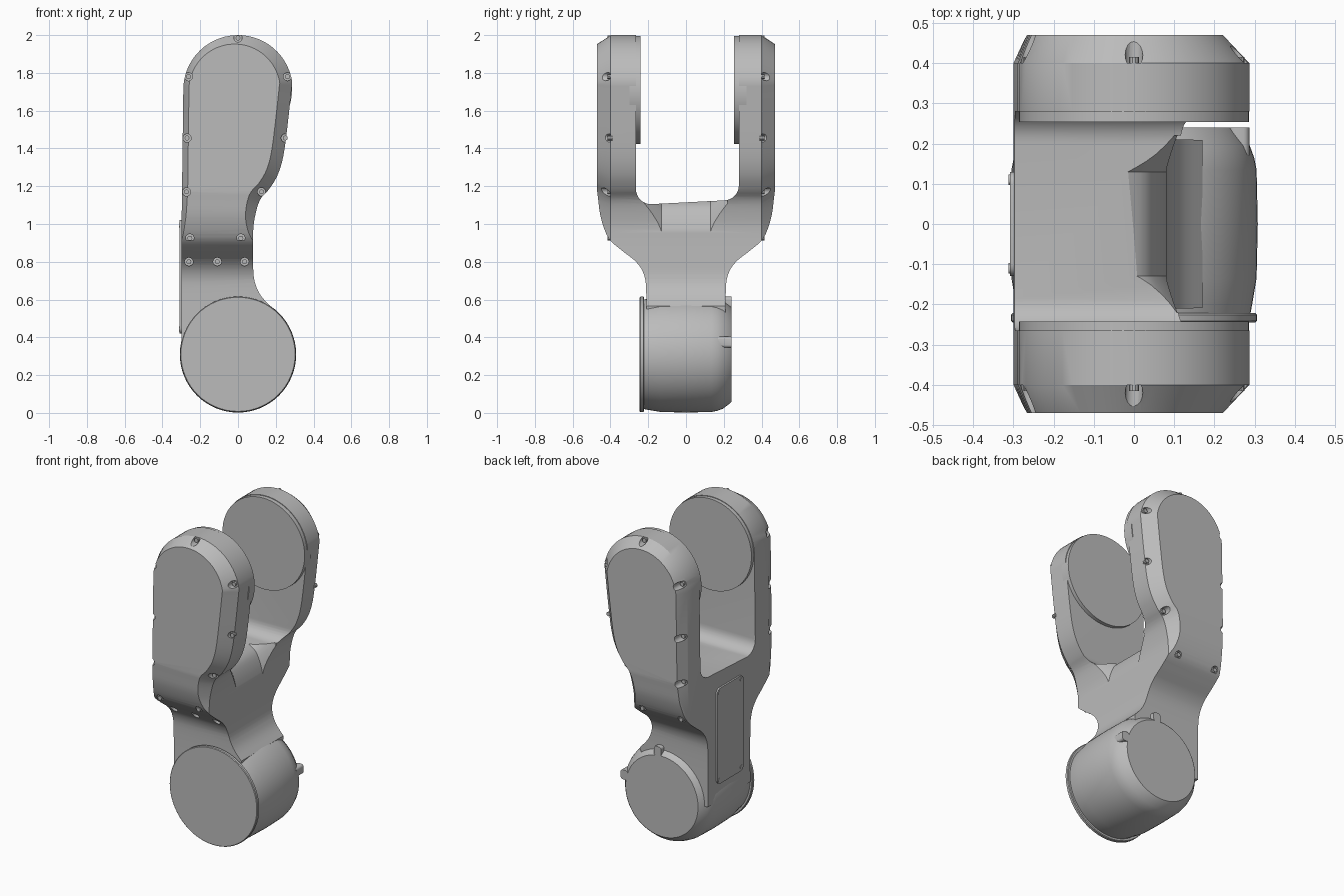
import bpy, bmesh, math
from mathutils import Vector, Matrix

if "Cube" in bpy.data.objects:
    bpy.data.objects.remove(bpy.data.objects["Cube"], do_unlink=True)

GREY = (0.5, 0.5, 0.5, 1)
grey = bpy.data.materials.new("warm_grey_shell")
grey.use_nodes = True
grey.diffuse_color = GREY
grey.node_tree.nodes["Principled BSDF"].inputs["Base Color"].default_value = GREY


def finish(name, bm):
    bmesh.ops.recalc_face_normals(bm, faces=bm.faces)
    mesh = bpy.data.meshes.new(name)
    bm.to_mesh(mesh)
    bm.free()
    obj = bpy.data.objects.new(name, mesh)
    bpy.context.collection.objects.link(obj)
    mesh.materials.append(grey)
    return obj


def activate(obj):
    bpy.ops.object.select_all(action='DESELECT')
    obj.select_set(True)
    bpy.context.view_layer.objects.active = obj


def smooth(obj, angle=28):
    activate(obj)
    bpy.ops.object.shade_smooth_by_angle(angle=math.radians(angle))


def add_loft(bm, rings):
    """Skin (y, [(x, z), ...]) sections and cap both ends."""
    loops = [[bm.verts.new((x, y, z)) for x, z in pts] for y, pts in rings]
    n = len(loops[0])
    for a, b in zip(loops, loops[1:]):
        for i in range(n):
            j = (i + 1) % n
            bm.faces.new((a[i], a[j], b[j], b[i]))
    bm.faces.new(loops[0])
    bm.faces.new(loops[-1])


def loft(name, rings):
    bm = bmesh.new()
    add_loft(bm, rings)
    return finish(name, bm)


def arc(cx, cz, r, start, end, n):
    angles = [math.radians(start + (end - start) * i / n) for i in range(n + 1)]
    return [(cx + r * math.cos(a), cz + r * math.sin(a)) for a in angles]


def circle(cx, cz, r, n=64):
    return arc(cx, cz, r, 0, 360, n)[:-1]


def spline(pts, steps=4):
    """Smooth path through the points."""
    p = [Vector(q) for q in [pts[0]] + pts + [pts[-1]]]
    out = []
    for a, b, c, d in zip(p, p[1:], p[2:], p[3:]):
        for s in range(steps):
            t = s / steps
            v = (2 * b + (c - a) * t + (2 * a - 5 * b + 4 * c - d) * t ** 2
                 + (3 * b - a - 3 * c + d) * t ** 3) / 2
            out.append(tuple(v))
    return out + [pts[-1]]


def inset(pts):
    """Shrink an outline, more strongly on its +x side."""
    out = []
    for i, (x, z) in enumerate(pts):
        t = Vector(pts[(i + 1) % len(pts)]) - Vector(pts[i - 1])
        t.normalize()
        d = 0.048 + 0.018 * t.y
        out.append((x - t.y * d, z + t.x * d))
    return out


def boolean(obj, tool, operation):
    mod = obj.modifiers.new("cut", 'BOOLEAN')
    mod.object, mod.operation, mod.solver = tool, operation, 'EXACT'
    activate(obj)
    bpy.ops.object.modifier_apply(modifier=mod.name)
    bpy.data.objects.remove(tool, do_unlink=True)


def rounded_box(name, lo, hi, radius, axis):
    """Box whose edges parallel to the axis are rounded."""
    bm = bmesh.new()
    lo, hi = Vector(lo), Vector(hi)
    bmesh.ops.create_cube(bm, size=1, matrix=Matrix.Translation((lo + hi) / 2)
                          @ Matrix.Diagonal((*(hi - lo), 1)))
    along = [e for e in bm.edges
             if abs((e.verts[0].co - e.verts[1].co).normalized()[axis]) > 0.9]
    bmesh.ops.bevel(bm, geom=along, offset=radius, segments=4,
                    profile=0.5, affect='EDGES')
    obj = finish(name, bm)
    smooth(obj)
    return obj


# Side outline of the arm, chamfered towards the outer faces
edge = spline([(0.17, 0.565), (0.115, 0.63), (0.085, 0.71), (0.08, 0.82),
               (0.08, 0.95), (0.088, 1.03), (0.115, 1.125), (0.165, 1.185),
               (0.21, 1.26), (0.24, 1.36), (0.262, 1.52), (0.285, 1.73)])
outline = ([(-0.3, 0.31), (0.15, 0.31)] + edge
           + arc(0, 1.71, 0.29, 8, 176, 28) + [(-0.3, 0.9)])
small = inset(outline)
body = loft("forked_arm", [(-0.47, small), (-0.4, outline),
                           (0.4, outline), (0.47, small)])

# Fork outline across the width: two prongs, rounded floor and narrow neck
outer = spline([(0.48, 1.3), (0.475, 1.22), (0.465, 1.13), (0.45, 1.03),
                (0.41, 0.925), (0.34, 0.86), (0.265, 0.8), (0.222, 0.73),
                (0.21, 0.62), (0.21, 0.3)])
gap = ([(-0.265, 2.1)] + arc(-0.185, 1.185, 0.08, 180, 270, 8)
       + arc(0.2, 1.205, 0.08, 270, 360, 8) + [(0.28, 2.1)])
fork = [(0.48, 2.1)] + outer + [(-y, z) for y, z in reversed(outer)] \
    + [(-0.48, 2.1)] + gap
cutter = loft("fork_cutter", [(-0.4, fork), (0.4, fork)])
cutter.data.transform(Matrix.Rotation(math.radians(90), 4, 'Z'))
boolean(body, cutter, 'INTERSECT')

# Hollowed slope on the edge of the fork floor
slope = [(0.3, 1.25), (-0.03, 1.25)] + spline(
    [(-0.03, 1.13), (0.03, 1.09), (0.065, 1.02), (0.085, 0.94)]) + [(0.3, 0.94)]
raised = [(x + 0.05, z + 0.07) for x, z in slope]
boolean(body, loft("saddle_cutter", [(-0.22, raised), (-0.13, slope),
                                     (0.13, slope), (0.22, raised)]), 'DIFFERENCE')

# Screw pockets along the chamfers and across the front of the neck
spots = [(0, 1.985), (0.262, 1.78), (-0.262, 1.78), (0.25, 1.455),
         (-0.27, 1.455), (0.125, 1.17), (-0.273, 1.17),
         (0.015, 0.925), (-0.255, 0.925)]
seats = [(x, z, s * 0.4, s * 0.5) for s in (-1, 1) for x, z in spots]
seats += [(x, 0.8, -0.22, -0.32) for x in (-0.26, -0.11, 0.035)]
pockets, heads = bmesh.new(), bmesh.new()
for x, z, y0, y1 in seats:
    add_loft(pockets, [(y0, circle(x, z, 0.022, 16)), (y1, circle(x, z, 0.022, 16))])
    side = math.copysign(1, y0)
    add_loft(heads, [(y0 - side * 0.01, circle(x, z, 0.013, 10)),
                     (y0 + side * 0.015, circle(x, z, 0.013, 10))])
boolean(body, finish("pocket_cutter", pockets), 'DIFFERENCE')
smooth(body)
smooth(finish("screw_heads", heads))

# Round joint pads on the inner faces of the prongs
for name, y0, y1 in (("front_joint_pad", -0.3, -0.242), ("back_joint_pad", 0.254, 0.32)):
    ring = circle(0, 1.71, 0.286)
    smooth(loft(name, [(y0, ring), (y1, ring)]))

# Barrel shaped lower joint with its front cap
barrel = [(-0.222, 0.29), (-0.2, 0.294), (-0.135, 0.305), (0, 0.308),
          (0.135, 0.305), (0.165, 0.299), (0.195, 0.288), (0.235, 0.258),
          (0.24, 0.252)]
smooth(loft("lower_joint", [(y, circle(0, 0.31, r)) for y, r in barrel]))
cap = [(-0.245, 0.302), (-0.241, 0.306), (-0.226, 0.306), (-0.222, 0.302)]
smooth(loft("front_cap", [(y, circle(0, 0.31, r)) for y, r in cap]))

# Small lugs on the back rim of the lower joint
for name, x, z in (("side_lug", 0.262, 0.375), ("upper_lug", 0.03, 0.585)):
    rounded_box(name, (x - 0.025, 0.17, z - 0.03), (x + 0.025, 0.24, z + 0.03), 0.015, 1)

# Cover plate on the spine
rounded_box("spine_cover", (-0.309, -0.13, 0.42), (-0.26, 0.13, 1.02), 0.03, 0)
for i, (y, z) in enumerate([(s * 0.11, z) for s in (-1, 1) for z in (0.445, 0.995)]):
    rounded_box("cover_screw_%d" % (i + 1), (-0.312, y - 0.013, z - 0.013),
                (-0.3, y + 0.013, z + 0.013), 0.01, 0)
